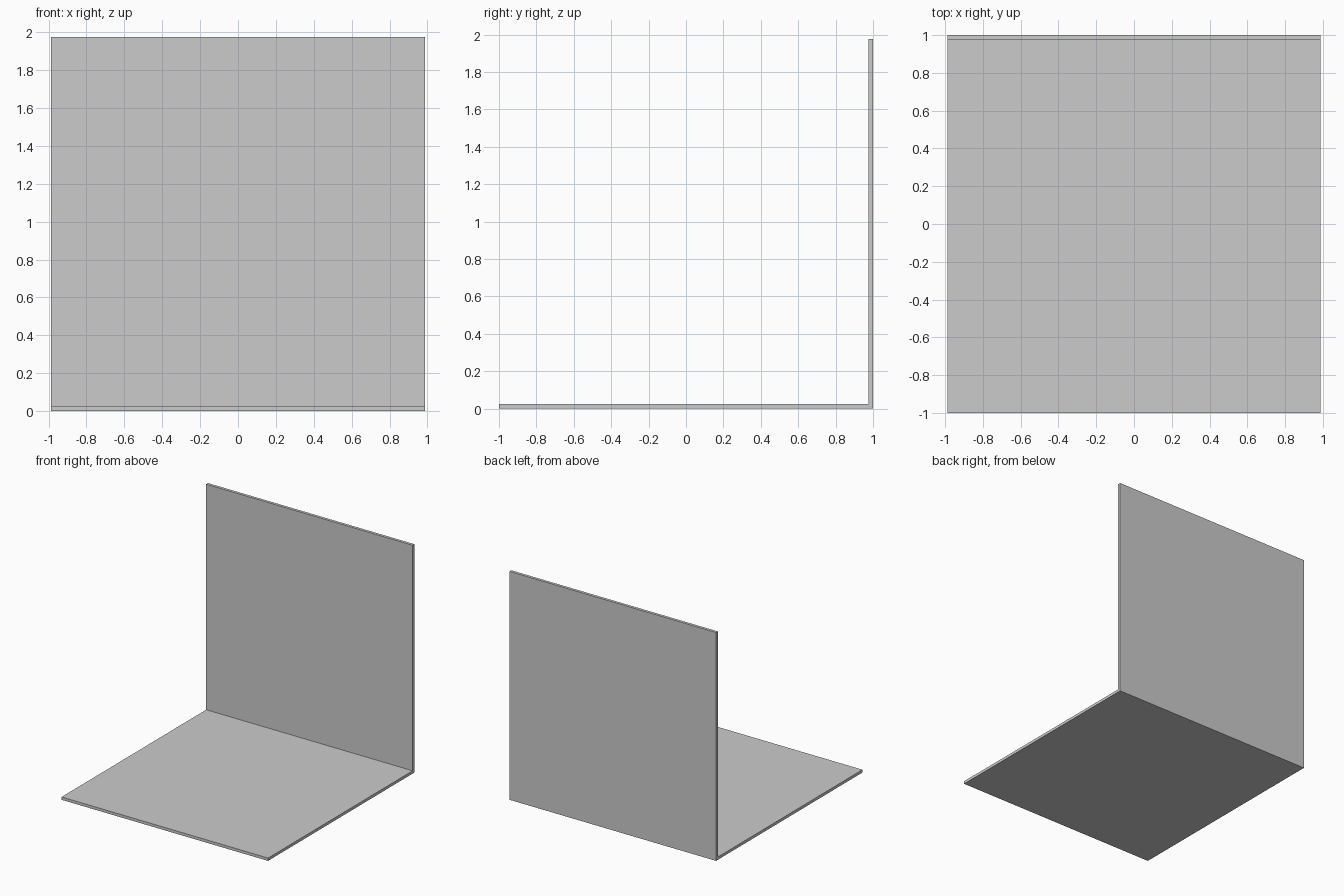
import bpy, bmesh

if "Cube" in bpy.data.objects:
    bpy.data.objects.remove(bpy.data.objects["Cube"])

HALF_W = 0.9877   # half width along x
T = 0.0247        # panel thickness
H = 1.9753        # wall height

# L-shaped side profile (y, z): floor panel with a back wall
profile = [(-1, 0), (1, 0), (1, H), (1 - T, H), (1 - T, T), (-1, T)]

bm = bmesh.new()
side = bm.faces.new([bm.verts.new((-HALF_W, y, z)) for y, z in profile])
ext = bmesh.ops.extrude_face_region(bm, geom=[side], use_keep_orig=True)
moved = [g for g in ext["geom"] if isinstance(g, bmesh.types.BMVert)]
bmesh.ops.translate(bm, verts=moved, vec=(2 * HALF_W, 0, 0))
bmesh.ops.recalc_face_normals(bm, faces=bm.faces)

mesh = bpy.data.meshes.new("floor_and_back_wall")
bm.to_mesh(mesh)
bm.free()
obj = bpy.data.objects.new("floor_and_back_wall", mesh)
bpy.context.collection.objects.link(obj)
